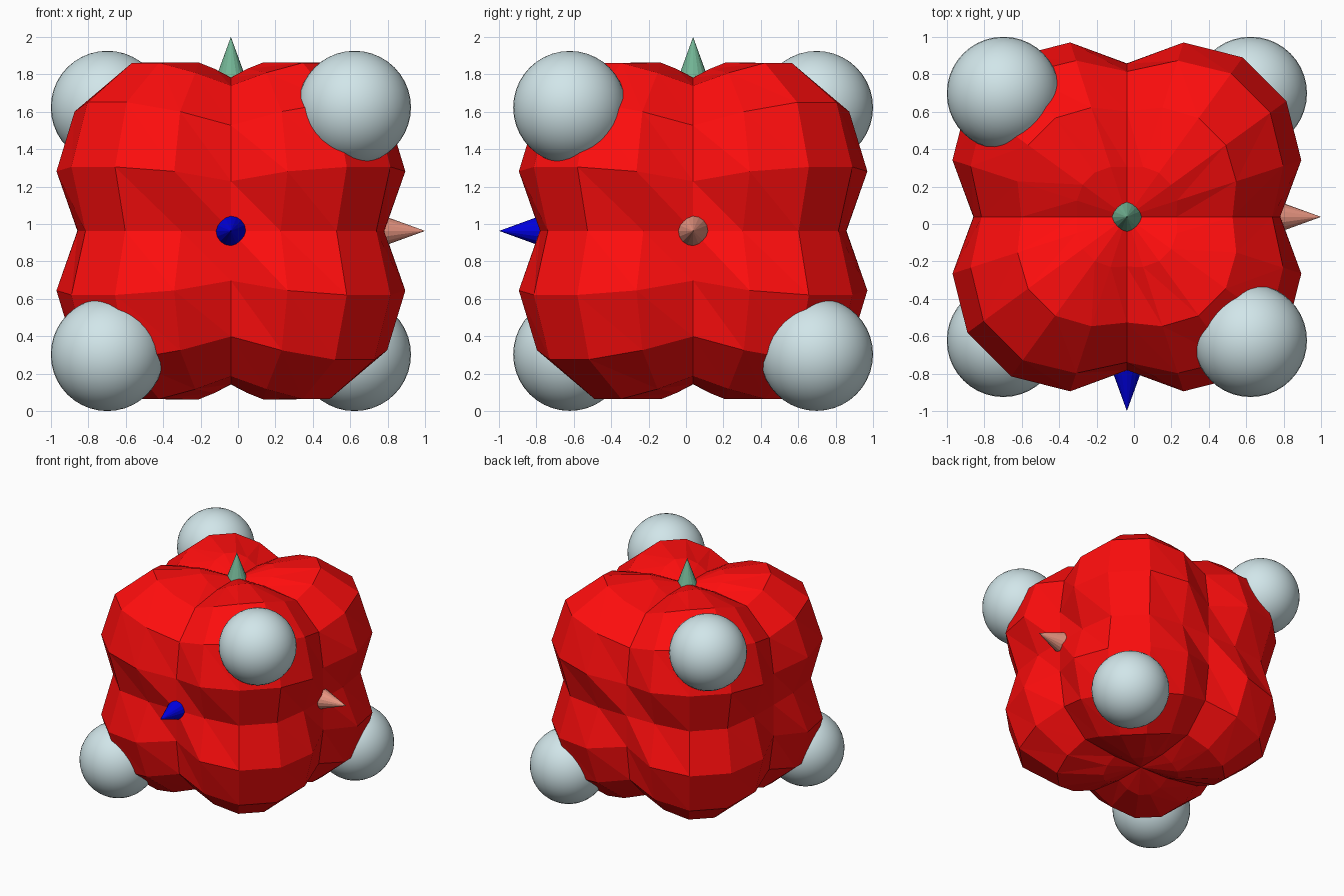
import bpy, bmesh
from math import sin, cos, pi
from mathutils import Vector

if "Cube" in bpy.data.objects:
    bpy.data.objects.remove(bpy.data.objects["Cube"])

CENTRE = Vector((-0.038, 0.038, 0.963))


def material(name, rgb):
    m = bpy.data.materials.new(name)
    m.diffuse_color = (*rgb, 1)
    m.use_nodes = True
    m.node_tree.nodes["Principled BSDF"].inputs["Base Color"].default_value = m.diffuse_color
    return m


def finish(bm, name, mat, smooth=False):
    me = bpy.data.meshes.new(name)
    bm.normal_update()
    bm.to_mesh(me)
    bm.free()
    me.materials.append(mat)
    for p in me.polygons:
        p.use_smooth = smooth
    ob = bpy.data.objects.new(name, me)
    bpy.context.collection.objects.link(ob)
    ob.location = CENTRE
    return ob


# Eight-lobed body: a coarse sphere, dented along the axis planes.
# Radius per 18 degree step from the equator up (rows) and from the
# nearest axis plane round to the lobe middle (columns).
SEGS, RINGS = 20, 10
RADII = [(0.82, 0.86, 0.96),
         (0.86, 1.03, 1.107),
         (0.96, 1.085, 1.17),
         (0.96, 1.045, 1.11),
         (0.86, 0.91, 0.946),
         (0.82, 0.82, 0.82)]


def body_point(i, j):
    lon, lat = 2 * pi * i / SEGS, -pi / 2 + pi * j / RINGS
    step = min(i % 5, 5 - i % 5)
    r = RADII[abs(j - RINGS // 2)][step]
    return Vector((cos(lat) * cos(lon), cos(lat) * sin(lon), sin(lat))) * r


bm = bmesh.new()
south, north = bm.verts.new(body_point(0, 0)), bm.verts.new(body_point(0, RINGS))
rows = [[bm.verts.new(body_point(i, j)) for i in range(SEGS)] for j in range(1, RINGS)]
for i in range(SEGS):
    n = (i + 1) % SEGS
    bm.faces.new((south, rows[0][n], rows[0][i]))
    bm.faces.new((north, rows[-1][i], rows[-1][n]))
    for lo, hi in zip(rows, rows[1:]):
        bm.faces.new((lo[i], lo[n], hi[i]))
        bm.faces.new((lo[n], hi[n], hi[i]))
finish(bm, "lobed_body", material("red", (1.0, 0.004, 0.004)))

# Four balls on alternate corners
ball_mat = material("pale_blue_grey", (0.64, 0.79, 0.82))
for k, (sx, sy, sz) in enumerate([(1, -1, 1), (-1, 1, 1), (-1, -1, -1), (1, 1, -1)]):
    bm = bmesh.new()
    bmesh.ops.create_uvsphere(bm, u_segments=40, v_segments=20, radius=0.302)
    bmesh.ops.translate(bm, verts=bm.verts, vec=Vector((sx, sy, sz)) * 0.66)
    finish(bm, f"corner_ball_{k + 1}", ball_mat, True)

# Axis cones on the right, front and top
for name, axis, rgb in [("right_cone", (1, 0, 0), (0.81, 0.3, 0.22)),
                        ("front_cone", (0, -1, 0), (0.0, 0.0, 0.75)),
                        ("top_cone", (0, 0, 1), (0.17, 0.46, 0.3))]:
    axis = Vector(axis)
    bm = bmesh.new()
    bmesh.ops.create_cone(bm, cap_ends=True, segments=16, radius1=0.08, radius2=0, depth=0.22)
    bmesh.ops.remove_doubles(bm, verts=bm.verts, dist=1e-5)
    turn = Vector((0, 0, 1)).rotation_difference(axis).to_matrix()
    bmesh.ops.rotate(bm, verts=bm.verts, cent=(0, 0, 0), matrix=turn)
    bmesh.ops.translate(bm, verts=bm.verts, vec=axis * (1.037 - 0.11))
    finish(bm, name, material(name + "_colour", rgb))
